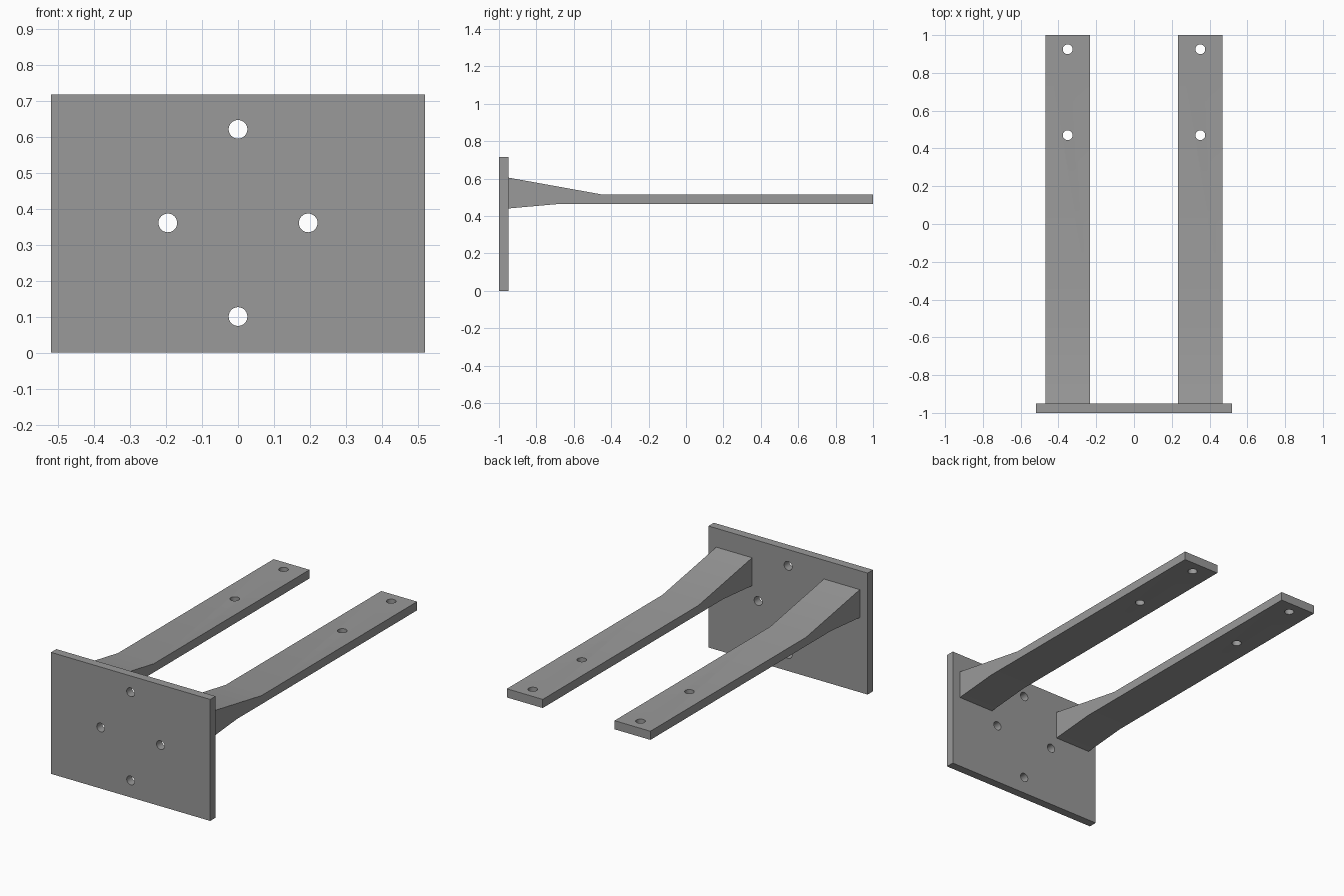
import bpy, bmesh, math
from mathutils import Matrix

if "Cube" in bpy.data.objects:
    bpy.data.objects.remove(bpy.data.objects["Cube"])

steel = bpy.data.materials.new("steel_grey")
steel.diffuse_color = (0.32, 0.32, 0.32, 1)
steel.use_nodes = True
steel.node_tree.nodes["Principled BSDF"].inputs["Base Color"].default_value = steel.diffuse_color


def finish(bm, name):
    bmesh.ops.recalc_face_normals(bm, faces=bm.faces)
    mesh = bpy.data.meshes.new(name)
    bm.to_mesh(mesh)
    bm.free()
    mesh.materials.append(steel)
    obj = bpy.data.objects.new(name, mesh)
    bpy.context.collection.objects.link(obj)
    return obj


def extrude_yz(name, profile, x0, x1):
    """Solid made from a side profile swept along x."""
    bm = bmesh.new()
    face = bm.faces.new([bm.verts.new((x0, y, z)) for y, z in profile])
    new = bmesh.ops.extrude_face_region(bm, geom=[face])["geom"]
    verts = [v for v in new if isinstance(v, bmesh.types.BMVert)]
    bmesh.ops.translate(bm, verts=verts, vec=(x1 - x0, 0, 0))
    return finish(bm, name)


def drill(obj, centres, radius, rotation):
    """Cut round holes at the given centres."""
    bm = bmesh.new()
    for c in centres:
        bmesh.ops.create_cone(bm, cap_ends=True, segments=32, radius1=radius,
                              radius2=radius, depth=0.2,
                              matrix=Matrix.Translation(c) @ rotation)
    cutter = finish(bm, obj.name + "_hole_cutter")
    cutter.hide_render = True
    cutter.hide_set(True)
    mod = obj.modifiers.new("holes", 'BOOLEAN')
    mod.operation = 'DIFFERENCE'
    mod.solver = 'EXACT'
    mod.object = cutter
    # Smooth hole walls, crisp rims and corners
    bpy.ops.object.select_all(action='DESELECT')
    obj.select_set(True)
    bpy.context.view_layer.objects.active = obj
    bpy.ops.object.modifier_apply(modifier=mod.name)
    bpy.data.objects.remove(cutter)
    bpy.ops.object.shade_smooth_by_angle(angle=math.radians(15))


# Wall plate with four screw holes
plate = extrude_yz("wall_plate", [(-1, 0), (-0.95, 0), (-0.95, 0.716), (-1, 0.716)], -0.519, 0.519)
drill(plate, [(0, -0.975, 0.62), (0, -0.975, 0.10), (-0.195, -0.975, 0.36), (0.195, -0.975, 0.36)],
      0.026, Matrix.Rotation(math.pi / 2, 4, 'X'))

# Support arms, flared toward the plate, each with two screw holes
arm_profile = [(-0.95, 0.44), (-0.68, 0.464), (1, 0.464), (1, 0.515), (-0.45, 0.515), (-0.95, 0.605)]
for side, name in ((-1, "left_arm"), (1, "right_arm")):
    arm = extrude_yz(name, arm_profile, side * 0.234, side * 0.468)
    drill(arm, [(side * 0.351, y, 0.49) for y in (0.47, 0.925)], 0.026, Matrix.Identity(4))
